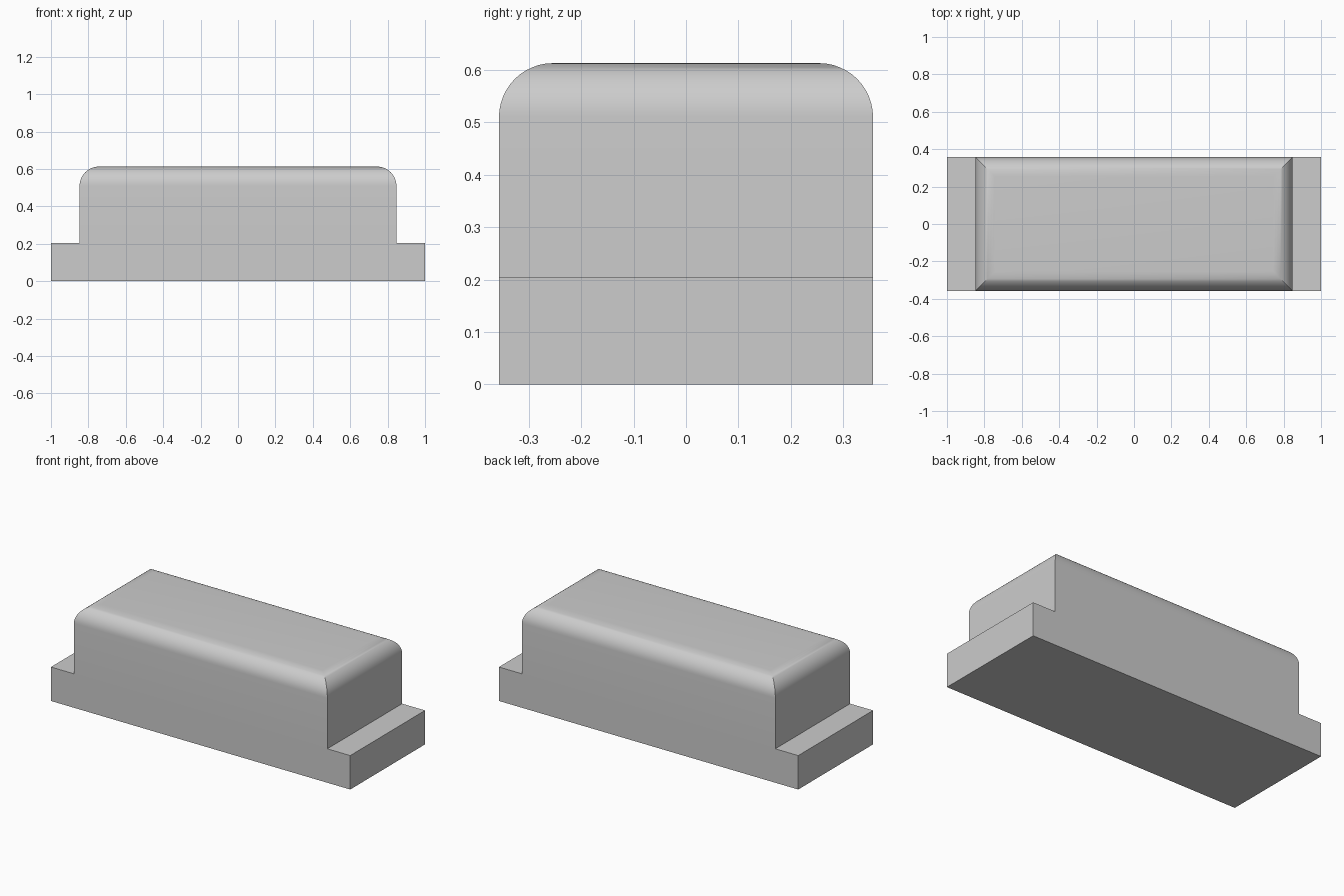
import bpy
import bmesh
import math

cube = bpy.data.objects.get("Cube")
if cube:
    bpy.data.objects.remove(cube, do_unlink=True)

HALF_LENGTH, HALF_BODY, HALF_DEPTH = 1.0, 0.847, 0.357
FLANGE_TOP, TOP, RADIUS, STEPS = 0.205, 0.613, 0.103, 12

grey = bpy.data.materials.new("plain_grey")
grey.use_nodes = True
colour = (0.604, 0.604, 0.604, 1.0)
grey.diffuse_color = colour
grey.node_tree.nodes["Principled BSDF"].inputs["Base Color"].default_value = colour

# Stepped block: front profile with end flanges, extruded through the depth
half = [(HALF_LENGTH, 0), (HALF_LENGTH, FLANGE_TOP),
        (HALF_BODY, FLANGE_TOP), (HALF_BODY, TOP - RADIUS)]
profile = half + [(-x, z) for x, z in reversed(half)]
bm = bmesh.new()
front = bm.faces.new([bm.verts.new((x, -HALF_DEPTH, z)) for x, z in profile])
result = bmesh.ops.extrude_face_region(bm, geom=[front], use_keep_orig=True)
for v in result["geom"]:
    if isinstance(v, bmesh.types.BMVert):
        v.co.y = HALF_DEPTH

# Rounded top: extrude the upper face inward along a quarter circle
top = max(bm.faces, key=lambda f: min(v.co.z for v in f.verts))
for i in range(1, STEPS + 1):
    angle = math.pi / 2 * i / STEPS
    inset = RADIUS * (1 - math.cos(angle))
    result = bmesh.ops.extrude_face_region(bm, geom=[top])
    bmesh.ops.delete(bm, geom=[top], context="FACES_ONLY")
    top = next(g for g in result["geom"] if isinstance(g, bmesh.types.BMFace))
    for v in top.verts:
        v.co.x = math.copysign(HALF_BODY - inset, v.co.x)
        v.co.y = math.copysign(HALF_DEPTH - inset, v.co.y)
        v.co.z = TOP - RADIUS + RADIUS * math.sin(angle)

bmesh.ops.recalc_face_normals(bm, faces=bm.faces)
mesh = bpy.data.meshes.new("flanged_housing")
bm.to_mesh(mesh)
bm.free()
mesh.materials.append(grey)
housing = bpy.data.objects.new("flanged_housing", mesh)
bpy.context.collection.objects.link(housing)

# Smooth the rounded edges and keep the corners crisp
bpy.ops.object.select_all(action="DESELECT")
housing.select_set(True)
bpy.context.view_layer.objects.active = housing
bpy.ops.object.shade_smooth_by_angle(angle=math.radians(30))
